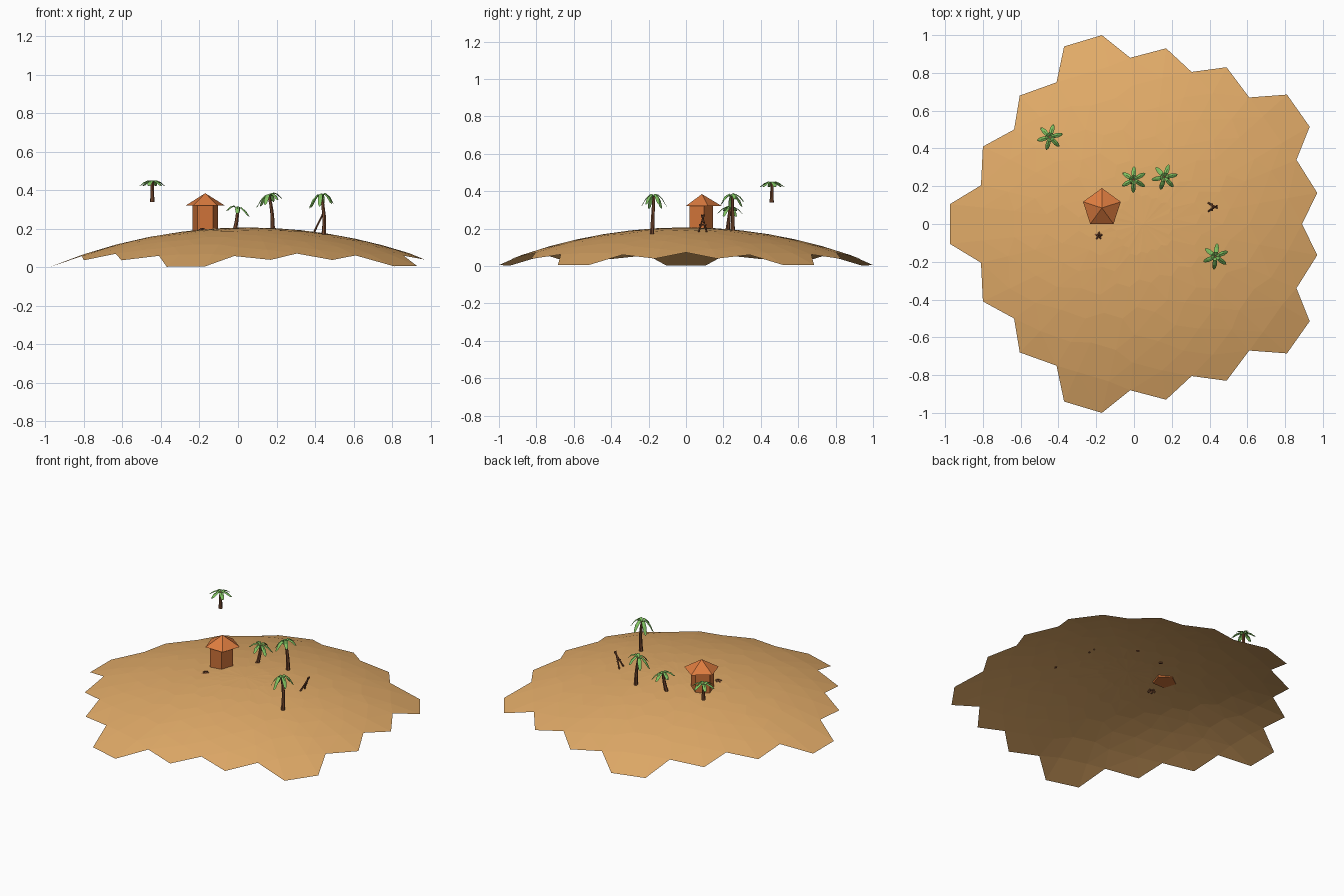
import bpy, bmesh, math
from mathutils import Vector

if "Cube" in bpy.data.objects:
    bpy.data.objects.remove(bpy.data.objects["Cube"])


def material(name, rgb):
    m = bpy.data.materials.new(name)
    m.diffuse_color = (*rgb, 1)
    m.use_nodes = True
    m.node_tree.nodes["Principled BSDF"].inputs["Base Color"].default_value = m.diffuse_color
    return m


SAND = material("sand", (0.76, 0.41, 0.14))
CLAY = material("clay", (0.62, 0.17, 0.04))
ROOF = material("roof_clay", (0.72, 0.20, 0.05))
BARK = material("bark", (0.19, 0.07, 0.03))
LEAF = material("leaf", (0.22, 0.55, 0.12))


def finish(name, bm, mat, fix=True):
    if fix:
        bmesh.ops.recalc_face_normals(bm, faces=bm.faces)
    me = bpy.data.meshes.new(name)
    bm.to_mesh(me)
    bm.free()
    me.materials.append(mat)
    ob = bpy.data.objects.new(name, me)
    bpy.context.collection.objects.link(ob)
    return ob


def tube(bm, pts, radii, sides=6):
    """Capped tapered tube through a list of points."""
    pts = [Vector(p) for p in pts]
    axis = (pts[-1] - pts[0]).normalized()
    u = axis.orthogonal().normalized()
    v = axis.cross(u)
    rings = []
    for p, r in zip(pts, radii):
        angles = [2 * math.pi * k / sides for k in range(sides)]
        rings.append([bm.verts.new(p + r * (u * math.cos(a) + v * math.sin(a))) for a in angles])
    for a, b in zip(rings, rings[1:]):
        for k in range(sides):
            j = (k + 1) % sides
            bm.faces.new((a[k], a[j], b[j], b[k]))
    bm.faces.new(rings[0])
    bm.faces.new(rings[-1])


# Island: open spherical cap with a jagged rim, mirrored across y
R, CX, TOP = 2.7, 0.05, 0.207


def ground(x, y):
    return max(0, TOP - R + math.sqrt(R * R - (x - CX) ** 2 - y * y))


half = [(.89, 0), (.97, .165), (.86, .34), (.93, .515), (.81, .685), (.61, .67), (.49, .83),
        (.305, .805), (.17, .93), (-.02, .88), (-.17, 1), (-.37, .94), (-.41, .75),
        (-.605, .68), (-.635, .5), (-.8, .41), (-.81, .205), (-.975, .105)]
rim = half + [(x, -y) for x, y in reversed(half[1:])]
bm = bmesh.new()
N = 6
rings = []
for i in range(1, N + 1):
    ring = []
    for x, y in rim:
        px, py = CX + (x - CX) * i / N, y * i / N
        ring.append(bm.verts.new((px, py, ground(px, py))))
    rings.append(ring)
peak = bm.verts.new((CX, 0, TOP))
for k in range(len(rim)):
    j = (k + 1) % len(rim)
    bm.faces.new((peak, rings[0][k], rings[0][j]))
    for a, b in zip(rings, rings[1:]):
        bm.faces.new((a[k], b[k], b[j], a[j]))
bmesh.ops.triangulate(bm, faces=[f for f in bm.faces if len(f.verts) > 3])
finish("island", bm, SAND, fix=False)


# Hut: five-sided wall and pyramid roof, one corner toward the back
def pentagon(name, x, y, z0, z1, r0, r1, mat):
    bm = bmesh.new()
    bmesh.ops.create_cone(bm, cap_ends=True, segments=5, radius1=r0, radius2=r1, depth=z1 - z0)
    top = max(bm.verts, key=lambda v: v.co.xy.length)
    spin = math.pi / 2 - math.atan2(top.co.y, top.co.x)
    ob = finish(name, bm, mat)
    ob.rotation_euler.z = spin
    ob.location = (x, y, (z0 + z1) / 2)


pentagon("hut_wall", -.17, .075, .188, .335, .07, .07, CLAY)
pentagon("hut_roof", -.17, .085, .322, .385, .105, 0, ROOF)

# Campfire: short logs leaning to the middle
bm = bmesh.new()
for k in range(5):
    a = 2 * math.pi * k / 5 + .3
    c = Vector((-.185, -.062, 0))
    d = Vector((math.cos(a), math.sin(a), 0))
    tube(bm, [c + d * .022 + Vector((0, 0, .189)), c + d * .003 + Vector((0, 0, .2))], [.006, .006], 5)
finish("campfire_logs", bm, BARK)

# Leaning A-shaped stick frame
bm = bmesh.new()
tube(bm, [(.393, .067, .178), (.44, .097, .275)], [.005, .005], 5)
tube(bm, [(.393, .112, .178), (.44, .084, .275)], [.005, .005], 5)
tube(bm, [(.415, .070, .222), (.415, .109, .222)], [.004, .004], 5)
finish("stick_frame", bm, BARK)


# Palms: bent trunk and a rosette of folded, drooping fronds
def palm(name, base, crown, bend, lift, droop, tilt, turn):
    base, crown = Vector(base), Vector(crown)
    pts = [base.lerp(crown, t) + Vector((bend * 4 * t * (1 - t), 0, 0)) for t in (0, .25, .5, .75, 1)]
    bm = bmesh.new()
    tube(bm, pts, [.012, .0105, .0095, .0085, .008])
    finish(name + "_trunk", bm, BARK)
    bm = bmesh.new()
    # along the frond: reach, height, half width
    stations = [(.004, 0, .004), (.022, lift, .011), (.045, lift * .6 - droop * .3, .012),
                (.062, -droop * .75, .008), (.070, -droop, .0015)]
    for k in range(6):
        a = turn + 2 * math.pi * k / 6
        d = Vector((math.cos(a), math.sin(a), 0))
        s = Vector((-d.y, d.x, 0))
        rows = []
        for r, h, w in stations:
            c = crown + d * r + Vector((0, 0, h + tilt * d.x * r))
            low = Vector((0, 0, -w * .4))
            rows.append([bm.verts.new(p) for p in (c - s * w + low, c, c + s * w + low)])
        for p, q in zip(rows, rows[1:]):
            for i in (0, 1):
                bm.faces.new((p[i], q[i], q[i + 1], p[i + 1]))
    finish(name + "_fronds", bm, LEAF, fix=False)


palm("floating_palm", (-.445, .458, .34), (-.445, .46, .443), 0, .009, .02, 0, .25)
palm("short_palm", (-.018, .222, .19), (-.002, .235, .307), .004, .01, .028, -.25, .5)
palm("middle_palm", (.18, .25, .19), (.162, .248, .368), .006, .014, .035, .35, .2)
palm("front_palm", (.445, -.182, .17), (.432, -.172, .368), .008, .015, .05, .2, .4)
